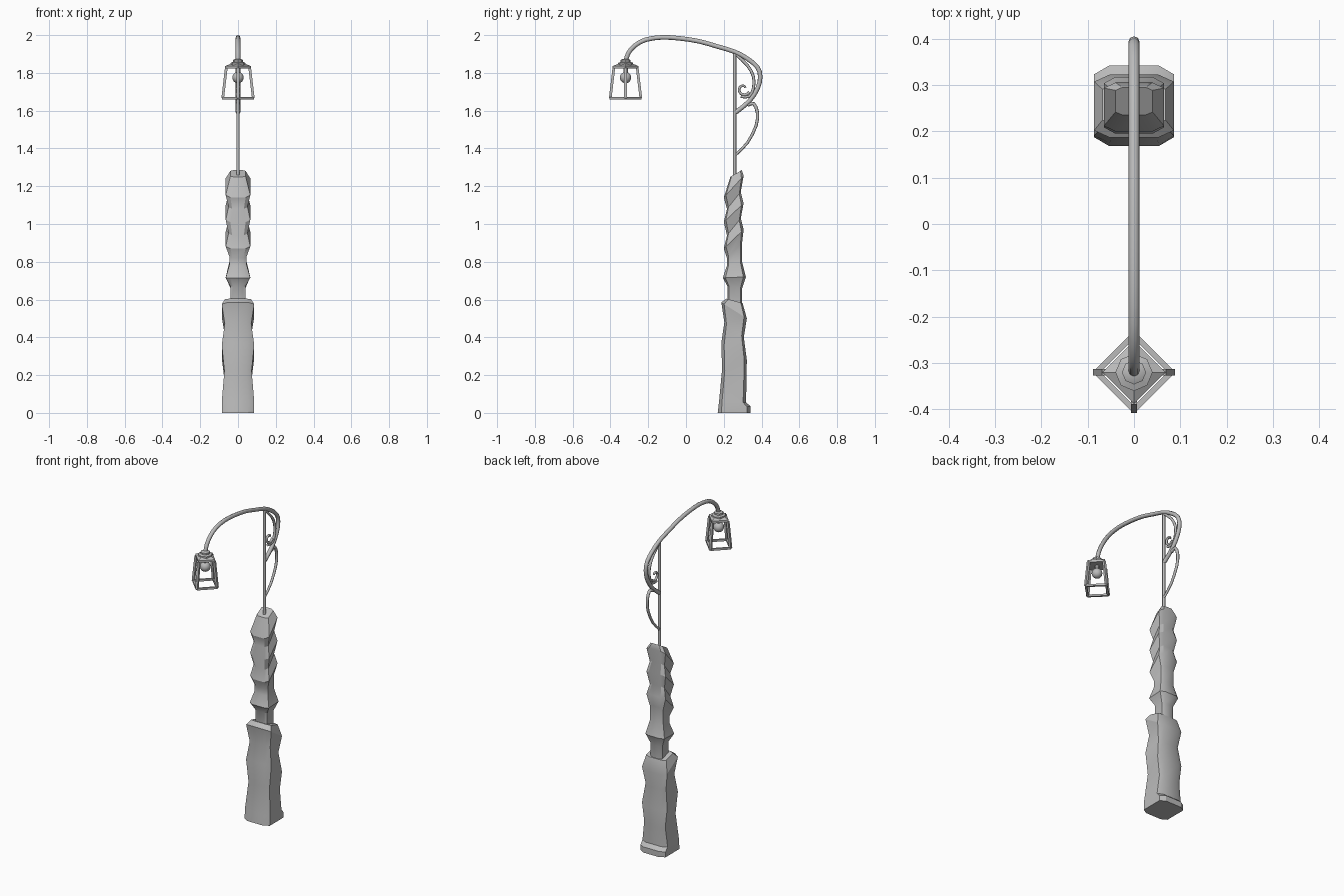
import bpy, bmesh, math
from mathutils import Vector

if "Cube" in bpy.data.objects:
    bpy.data.objects.remove(bpy.data.objects["Cube"])

grey = bpy.data.materials.new("plain grey")
grey.use_nodes = True
GREY = (0.5, 0.5, 0.5, 1)
grey.diffuse_color = GREY
grey.node_tree.nodes["Principled BSDF"].inputs["Base Color"].default_value = GREY

POST_Y, LAMP_Y = 0.258, -0.32


def finish(bm, name, angle=30):
    bmesh.ops.recalc_face_normals(bm, faces=bm.faces)
    mesh = bpy.data.meshes.new(name)
    bm.to_mesh(mesh)
    bm.free()
    mesh.materials.append(grey)
    obj = bpy.data.objects.new(name, mesh)
    bpy.context.collection.objects.link(obj)
    bpy.ops.object.select_all(action='DESELECT')
    obj.select_set(True)
    bpy.context.view_layer.objects.active = obj
    bpy.ops.object.shade_smooth_by_angle(angle=math.radians(angle))
    return obj


def loft(bm, rings):
    """Skin closed rings of equal point count and cap both ends."""
    loops = [[bm.verts.new(p) for p in ring] for ring in rings]
    n = len(loops[0])
    for a, b in zip(loops, loops[1:]):
        for i in range(n):
            j = (i + 1) % n
            bm.faces.new((a[i], a[j], b[j], b[i]))
    bm.faces.new(loops[0][::-1])
    bm.faces.new(loops[-1])


def carved_block(name, sections):
    """Stack of tilted chamfered rectangles: front z, back z, half width, front y, back y."""
    rings = []
    for zf, zb, hx, yf, yb in sections:
        cy, hy = (yf + yb) / 2, (yb - yf) / 2
        outline = []
        for sx, sy, first in ((1, 1, 0), (-1, 1, 1), (-1, -1, 0), (1, -1, 1)):
            corner = [(1, 0.78), (0.62, 1)]
            if first:
                corner.reverse()
            outline += [(sx * hx * u, sy * v) for u, v in corner]
        rings.append([(x, cy + hy * v, zf + (zb - zf) * (v + 1) / 2) for x, v in outline])
    bm = bmesh.new()
    loft(bm, rings)
    return finish(bm, name)


def rod(name, points, radius, sides=8, smooth_path=True, taper=None):
    """Tube along a path of (y, z) points in the plane x = 0."""
    pts = [Vector((0, y, z)) for y, z in points]
    if smooth_path:
        fine = []
        ext = [2 * pts[0] - pts[1]] + pts + [2 * pts[-1] - pts[-2]]
        for a, b, c, d in zip(ext, ext[1:], ext[2:], ext[3:]):
            for t in (0, 0.5):
                fine.append(0.5 * (2 * b + (c - a) * t + (2 * a - 5 * b + 4 * c - d) * t * t
                                   + (3 * b - a - 3 * c + d) * t ** 3))
        pts = fine + [pts[-1]]
    rings = []
    for i, p in enumerate(pts):
        along = (pts[min(i + 1, len(pts) - 1)] - pts[max(i - 1, 0)]).normalized()
        side = Vector((1, 0, 0))
        up = along.cross(side)
        f = i / (len(pts) - 1)
        r = radius if taper is None else radius + (taper - radius) * f
        rings.append([p + r * (math.cos(a) * side + math.sin(a) * up)
                      for a in (math.tau * k / sides for k in range(sides))])
    bm = bmesh.new()
    loft(bm, rings)
    return finish(bm, name, 50)


def turned(name, profile, sides, turn=0):
    """Stack of regular polygons (radius, z) about the lamp axis."""
    bm = bmesh.new()
    loft(bm, [[(r * math.cos(math.tau * k / sides + turn),
                LAMP_Y + r * math.sin(math.tau * k / sides + turn), z)
               for k in range(sides)] for r, z in profile])
    return finish(bm, name)


def bar(bm, a, b, half):
    """Square bar between two points."""
    a, b = Vector(a), Vector(b)
    along = (b - a).normalized()
    ref = Vector((0, 0, 1)) if abs(along.z) < 0.5 else Vector((a.y - LAMP_Y, -a.x, 0))
    u = along.cross(ref).normalized()
    v = along.cross(u)
    corners = [half * (s * u + t * v) for s, t in ((1, 1), (-1, 1), (-1, -1), (1, -1))]
    loft(bm, [[p + c for c in corners] for p in (a, b)])


# Carved pedestal, lower and upper halves
carved_block("lower_trunk", [
    (0, 0, .086, .168, .342), (.01, .035, .086, .169, .342), (.06, .055, .086, .175, .318),
    (.23, .17, .072, .191, .320), (.37, .28, .086, .187, .322), (.48, .40, .070, .203, .306),
    (.585, .50, .086, .187, .322), (.605, .58, .068, .215, .300)])
carved_block("upper_trunk", [
    (.56, .56, .040, .220, .297), (.67, .66, .040, .220, .297), (.715, .72, .065, .195, .317),
    (.78, .80, .046, .217, .297), (.82, .90, .046, .217, .297), (.87, .97, .065, .200, .305),
    (.94, 1.03, .050, .217, .290), (1.01, 1.11, .065, .200, .305),
    (1.08, 1.17, .050, .217, .290), (1.14, 1.255, .065, .200, .305),
    (1.25, 1.285, .040, .235, .295)])

# Iron post, arched arm and scrolls
rod("iron_post", [(POST_Y, 1.26), (POST_Y, 1.91)], 0.009, smooth_path=False)
rod("arched_arm", [(-.32, 1.86), (-.305, 1.905), (-.27, 1.945), (-.215, 1.975), (-.13, 1.988),
                   (-.035, 1.983), (.07, 1.967), (.165, 1.94), (.257, 1.912), (.325, 1.875),
                   (.378, 1.83), (.393, 1.78), (.38, 1.72), (.335, 1.65), (.262, 1.59)], 0.012)
spiral = [(.305 + r * math.cos(a), 1.715 + r * math.sin(a))
          for r, a in ((.036 - .0035 * k, -.5 - .75 * k) for k in range(8))]
rod("inner_scroll", [(.262, 1.90), (.325, 1.84), (.357, 1.78), (.357, 1.72), (.335, 1.675),
                     (.29, 1.675)], 0.008)
rod("scroll_curl", spiral, 0.008, taper=0.006)
rod("lower_scroll", [(.325, 1.63), (.358, 1.637), (.378, 1.59), (.371, 1.52), (.325, 1.43),
                     (.262, 1.365)], 0.010, taper=0.007)

# Lantern roof, neck and bulb
turned("lantern_roof", [(.068, 1.822), (.068, 1.836), (.040, 1.848)], 4)
turned("roof_collar", [(.040, 1.842), (.040, 1.853), (.026, 1.858), (.026, 1.868), (.014, 1.874)], 8)
turned("bulb_holder", [(.012, 1.79), (.012, 1.83)], 8)
bm = bmesh.new()
bmesh.ops.create_uvsphere(bm, u_segments=16, v_segments=10, radius=0.03)
bmesh.ops.translate(bm, verts=bm.verts, vec=(0, LAMP_Y, 1.775))
finish(bm, "bulb", 60)

# Open lantern frame
bm = bmesh.new()
for k in range(4):
    c, s = math.cos(k * math.pi / 2), math.sin(k * math.pi / 2)
    low, high = [(c * r, LAMP_Y + s * r, z) for r, z in ((.081, 1.666), (.062, 1.826))]
    nxt = (-s * .081, LAMP_Y + c * .081, 1.666)
    bar(bm, low, high, 0.007)
    bar(bm, low, nxt, 0.006)
finish(bm, "lantern_frame")
